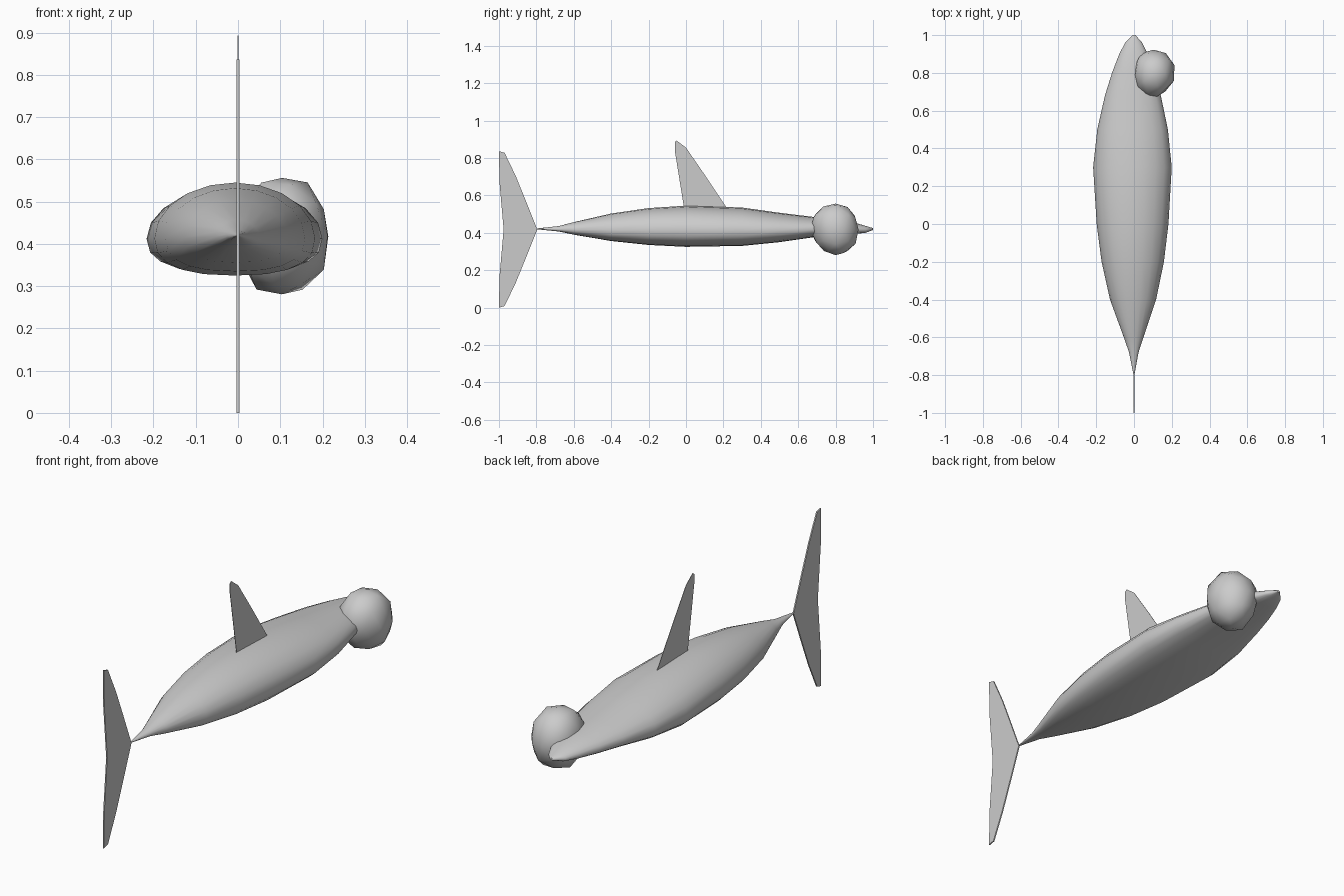
import bpy
import bmesh
import random
from math import sin, cos, pi, copysign
from mathutils import Vector

default_cube = bpy.data.objects.get("Cube")
if default_cube:
    bpy.data.objects.remove(default_cube, do_unlink=True)

# Single plain grey
grey = bpy.data.materials.new("plain_grey")
grey.use_nodes = True
colour = (0.6, 0.6, 0.6, 1)
grey.diffuse_color = colour
grey.node_tree.nodes["Principled BSDF"].inputs["Base Color"].default_value = colour


def finish(name, bm, angle):
    """Turn a bmesh into a named, shaded object."""
    bmesh.ops.recalc_face_normals(bm, faces=bm.faces)
    mesh = bpy.data.meshes.new(name)
    bm.to_mesh(mesh)
    bm.free()
    mesh.materials.append(grey)
    obj = bpy.data.objects.new(name, mesh)
    bpy.context.collection.objects.link(obj)
    bpy.ops.object.select_all(action='DESELECT')
    obj.select_set(True)
    bpy.context.view_layer.objects.active = obj
    bpy.ops.object.shade_smooth_by_angle(angle=angle)
    return obj


def body():
    # Stations along the body: y, half width, underside z, top z
    stations = [
        (-0.8, 0.002, 0.419, 0.423), (-0.68, 0.025, 0.407, 0.436),
        (-0.6, 0.052, 0.39, 0.457), (-0.4, 0.122, 0.356, 0.503),
        (-0.2, 0.165, 0.335, 0.532), (0, 0.19, 0.325, 0.545),
        (0.3, 0.208, 0.33, 0.535), (0.5, 0.187, 0.35, 0.507),
        (0.68, 0.148, 0.376, 0.485), (0.8, 0.112, 0.385, 0.47),
        (0.9, 0.075, 0.393, 0.455), (0.96, 0.045, 0.4, 0.437),
        (1, 0.008, 0.415, 0.425)]
    sides = 20
    bm = bmesh.new()
    rings = []
    for y, half, low, high in stations:
        middle = low + (high - low) * 0.4
        ring = []
        for i in range(sides):
            a = 2 * pi * i / sides
            s, c = sin(a), cos(a)
            # Domed back, flatter belly
            if s >= 0:
                x, z = c, middle + s * (high - middle)
            else:
                x = copysign(abs(c) ** 0.8, c)
                z = middle - abs(s) ** 0.8 * (middle - low)
            ring.append(bm.verts.new((half * (x - 0.04), y, z)))
        rings.append(ring)
    for a, b in zip(rings, rings[1:]):
        for i in range(sides):
            j = (i + 1) % sides
            bm.faces.new((a[i], a[j], b[j], b[i]))
    bm.faces.new(rings[0])
    bm.faces.new(rings[-1])
    return finish("body", bm, pi / 3)


def fin(name, outline, half):
    """Thin upright blade in the centre plane."""
    bm = bmesh.new()
    left, right = ([bm.verts.new((s * half, y, z)) for y, z in outline] for s in (1, -1))
    bm.faces.new(left)
    bm.faces.new(reversed(right))
    n = len(outline)
    for i in range(n):
        j = (i + 1) % n
        bm.faces.new((left[i], right[i], right[j], left[j]))
    return finish(name, bm, pi / 6)


def round_lump():
    # Faceted, slightly dented ball on one side of the head
    random.seed(4)
    bm = bmesh.new()
    bmesh.ops.create_icosphere(bm, subdivisions=2, radius=1)
    size = Vector((0.113, 0.133, 0.146))
    centre = Vector((0.104, 0.8, 0.418))
    for v in bm.verts:
        v.co = centre + v.co * size * random.uniform(0.91, 1.04)
    return finish("head_lump", bm, pi / 3)


body()
round_lump()

# Back fin, rooted inside the body
fin("back_fin", [(-0.01, 0.53), (0.22, 0.53), (0.1, 0.71), (0, 0.855),
                 (-0.05, 0.893), (-0.06, 0.885), (-0.06, 0.84)], 0.001)

# Tall tail fin, mirrored about its middle height
mid = 0.418
upper = [(-0.855, 0.15), (-0.91, 0.285), (-0.97, 0.41), (-1, 0.418), (-0.997, 0.25)]
outline = [(-0.795, mid)] + [(y, mid + h) for y, h in upper]
outline += [(-0.975, mid)] + [(y, mid - h) for y, h in reversed(upper)]
fin("tail_fin", outline, 0.003)
